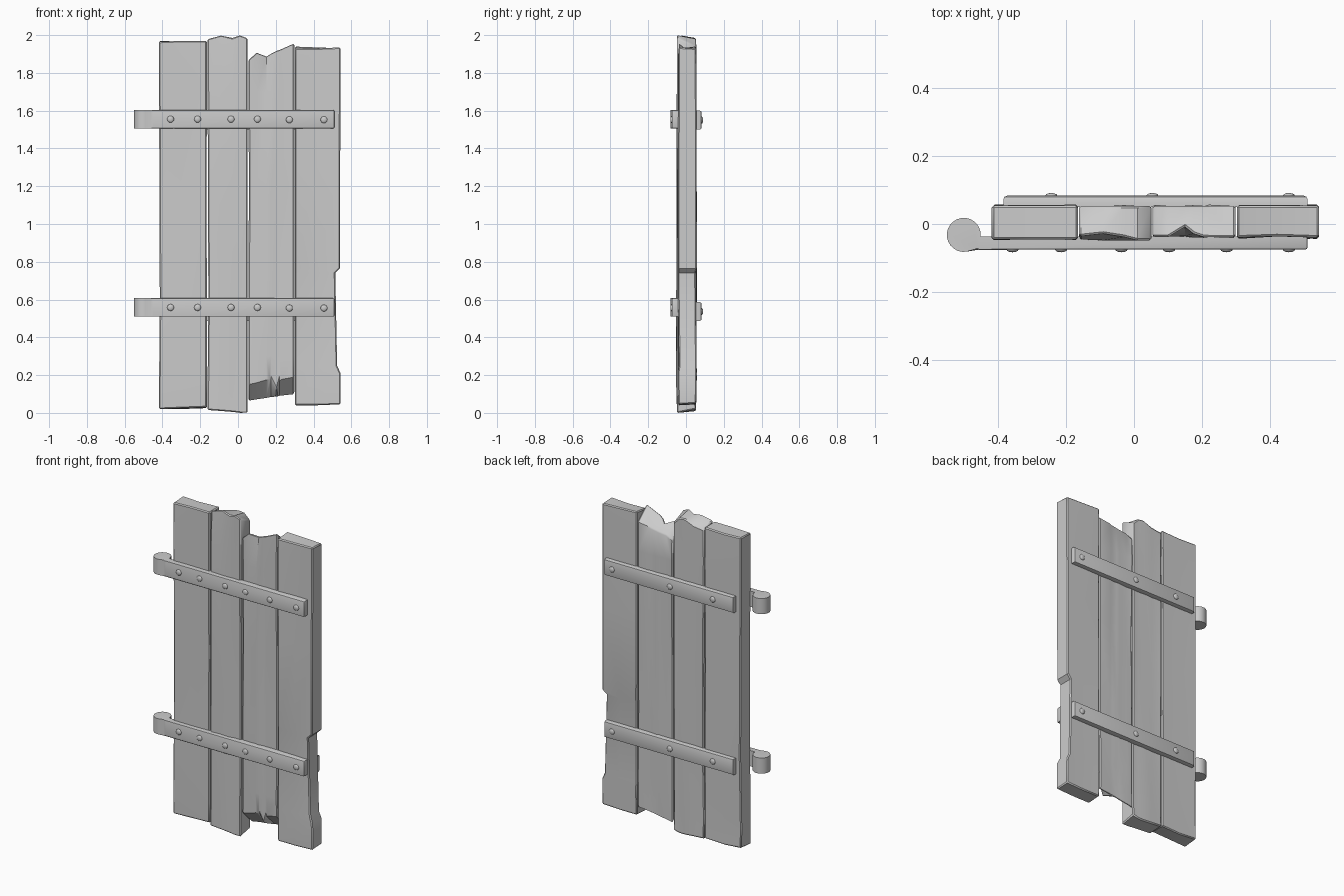
import bpy, bmesh, math, random
from mathutils import Matrix

if "Cube" in bpy.data.objects:
    bpy.data.objects.remove(bpy.data.objects["Cube"])

random.seed(4)


def finish(name, bm, angle=35):
    bmesh.ops.recalc_face_normals(bm, faces=bm.faces)
    me = bpy.data.meshes.new(name)
    bm.to_mesh(me)
    bm.free()
    ob = bpy.data.objects.new(name, me)
    bpy.context.collection.objects.link(ob)
    bpy.ops.object.select_all(action='DESELECT')
    ob.select_set(True)
    bpy.context.view_layer.objects.active = ob
    bpy.ops.object.shade_smooth_by_angle(angle=math.radians(angle))
    return ob


# Plank: columns (x, top front z, top back z, bottom front z, bottom back z,
# front recess at the top); rows (z, left shift, right shift)
def plank(name, cols, rows, yf, yb, warp=0.004):
    bm = bmesh.new()
    n, m = len(cols), len(rows) + 2
    sheets = []
    for side, y in enumerate((yf, yb)):
        sheet = []
        for j in range(m):
            line = []
            for i, c in enumerate(cols):
                x, yy = c[0], y
                if j == 0:
                    z = c[3 + side]
                elif j == m - 1:
                    z = c[1 + side]
                    yy += c[5] if side == 0 else 0
                else:
                    z, left, right = rows[j - 1]
                    x += left if i == 0 else right if i == n - 1 else 0
                    yy += random.uniform(-warp, warp)
                line.append(bm.verts.new((x, yy, z)))
            sheet.append(line)
        sheets.append(sheet)
    f, b = sheets
    for s in sheets:
        for j in range(m - 1):
            for i in range(n - 1):
                bm.faces.new((s[j][i], s[j][i+1], s[j+1][i+1], s[j+1][i]))
    for j in (0, m - 1):
        for i in range(n - 1):
            bm.faces.new((f[j][i], f[j][i+1], b[j][i+1], b[j][i]))
    for i in (0, n - 1):
        for j in range(m - 1):
            bm.faces.new((f[j][i], f[j+1][i], b[j+1][i], b[j][i]))
    bmesh.ops.recalc_face_normals(bm, faces=bm.faces)
    # worn corners
    worn = [e for e in bm.edges if e.calc_face_angle(0) > math.radians(55)]
    bmesh.ops.bevel(bm, geom=worn, offset=0.006, segments=1, affect='EDGES',
                    clamp_overlap=True)
    return finish(name, bm)


plain = [(0.15, 0, 0), (0.6, 0.004, 0), (1.1, 0.002, -0.001), (1.75, 0, 0)]
plank("plank_1",
      [(-0.418, 1.965, 1.97, 0.02, 0.03, 0), (-0.30, 1.97, 1.965, 0.025, 0.02, 0),
       (-0.165, 1.97, 1.97, 0.03, 0.025, 0)],
      plain, -0.045, 0.054)
plank("plank_2",
      [(-0.161, 1.98, 1.95, 0.015, 0.02, 0.012), (-0.09, 2.0, 1.96, 0.01, 0.015, 0.02),
       (-0.03, 1.985, 1.985, 0.005, 0.01, 0.01), (0.01, 2.0, 1.98, 0.0, 0.01, 0),
       (0.051, 1.985, 1.94, 0.0, 0.02, 0)],
      plain, -0.048, 0.053, 0.005)
# broken plank with splintered ends
plank("plank_3_broken",
      [(0.055, 1.87, 1.83, 0.15, 0.06, 0), (0.10, 1.91, 1.85, 0.16, 0.068, 0),
       (0.15, 1.89, 1.855, 0.175, 0.075, 0.03), (0.175, 1.905, 1.86, 0.18, 0.08, 0.01),
       (0.205, 1.92, 1.865, 0.12, 0.085, 0), (0.22, 1.925, 1.87, 0.175, 0.087, 0),
       (0.298, 1.96, 1.88, 0.19, 0.095, 0)],
      [(0.3, 0, 0), (0.7, 0, 0), (1.2, 0.003, 0), (1.7, 0, 0)], -0.038, 0.053)
# outer plank with a long chip in its right edge
plank("plank_4_chipped",
      [(0.302, 1.93, 1.94, 0.04, 0.045, 0), (0.42, 1.93, 1.935, 0.04, 0.045, 0.004),
       (0.543, 1.935, 1.93, 0.045, 0.05, 0)],
      [(0.21, 0, 0), (0.25, 0, -0.018), (0.74, 0, -0.028), (0.765, 0, -0.003),
       (1.3, 0, -0.002), (1.85, 0, 0)], -0.04, 0.054)


# Iron bar: an outline in x/y extruded upwards, with chosen edges chamfered
def bar(name, outline, z, h, chamfer):
    bm = bmesh.new()
    face = bm.faces.new([bm.verts.new((x, y, z - h / 2)) for x, y in outline])
    up = bmesh.ops.extrude_face_region(bm, geom=[face])['geom']
    bmesh.ops.translate(bm, vec=(0, 0, h),
                        verts=[v for v in up if isinstance(v, bmesh.types.BMVert)])
    edges = [e for e in bm.edges if all(chamfer(v.co) for v in e.verts)]
    bmesh.ops.bevel(bm, geom=edges, offset=0.011, segments=2, profile=0.5,
                    affect='EDGES', clamp_overlap=True)
    finish(name, bm)


def rivet(name, x, y, z):
    bm = bmesh.new()
    bmesh.ops.create_uvsphere(bm, u_segments=12, v_segments=8, radius=0.018,
                              matrix=Matrix.Translation((x, y, z))
                              @ Matrix.Diagonal((1, 0.45, 1, 1)))
    finish(name, bm, 60)


# Hinge outline: solid knuckle running into the strap
hinge = [(-0.50 + 0.05 * math.cos(math.radians(a)), -0.032 + 0.05 * math.sin(math.radians(a)))
         for a in range(-6, 286, 15)]
hinge += [(-0.455, -0.075), (0.51, -0.075), (0.51, -0.037)]
backing = [(-0.384, 0.05), (0.51, 0.05), (0.51, 0.083), (-0.384, 0.083)]

for label, zf, zb in (("upper", 1.555, 1.55), ("lower", 0.558, 0.537)):
    bar(label + "_hinge_strap", hinge, zf, 0.098,
        lambda c: c.x > -0.46 and c.y < -0.07 or c.x > 0.5)
    bar(label + "_back_strap", backing, zb, 0.1, lambda c: c.y > 0.08)
    for i, x in enumerate((-0.357, -0.214, -0.037, 0.103, 0.272, 0.455)):
        rivet(f"{label}_front_rivet_{i+1}", x, -0.075, zf - 0.003 * (i > 3))
    for i, x in enumerate((-0.243, 0.054, 0.455)):
        rivet(f"{label}_back_rivet_{i+1}", x, 0.083, zb)
